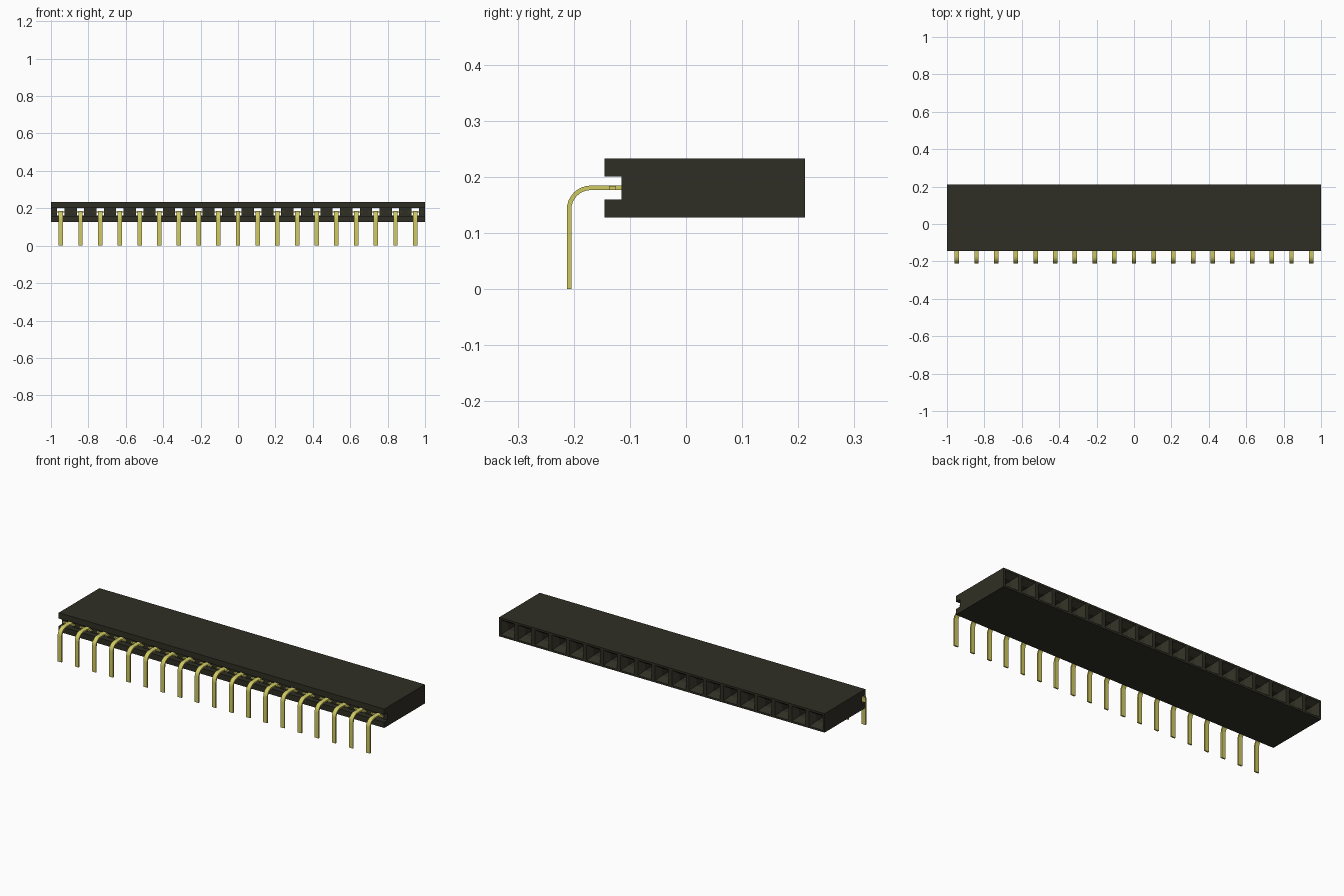
import bpy, bmesh, math

cube = bpy.data.objects.get("Cube")
if cube:
    bpy.data.objects.remove(cube)

COUNT = 19
PITCH = 2 / COUNT
MID_Z = 0.1805              # centre height of the housing
HALF_H = 0.0525
BACK, FRONT, NOTCH = 0.2125, -0.145, -0.115
SLOT = 0.0205               # half height of the front slot


def material(name, color, rough):
    mat = bpy.data.materials.new(name)
    mat.use_nodes = True
    mat.diffuse_color = (*color, 1)
    bsdf = mat.node_tree.nodes["Principled BSDF"]
    bsdf.inputs["Base Color"].default_value = (*color, 1)
    bsdf.inputs["Roughness"].default_value = rough
    return mat


black = material("black plastic", (0.029, 0.028, 0.018), 0.7)
gold = material("gold metal", (0.62, 0.58, 0.12), 0.5)


def finish(bm, name, mat):
    bmesh.ops.remove_doubles(bm, verts=bm.verts, dist=0.00005)
    bmesh.ops.recalc_face_normals(bm, faces=bm.faces)
    mesh = bpy.data.meshes.new(name)
    bm.to_mesh(mesh)
    bm.free()
    mesh.materials.append(mat)
    obj = bpy.data.objects.new(name, mesh)
    bpy.context.collection.objects.link(obj)
    return obj


def ring(bm, x, hx, hz, y):
    corners = ((-1, -1), (1, -1), (1, 1), (-1, 1))
    return [bm.verts.new((x + a * hx, y, MID_Z + b * hz)) for a, b in corners]


def bridge(bm, a, b):
    n = len(a)
    for i in range(n):
        j = (i + 1) % n
        bm.faces.new((a[i], a[j], b[j], b[i]))


pin_x = [(i - (COUNT - 1) / 2) * PITCH for i in range(COUNT)]

# Housing: a shell with a slotted front, and a tapered socket in every cell
bm = bmesh.new()
profile = [(BACK, -HALF_H), (FRONT, -HALF_H), (FRONT, -SLOT), (NOTCH, -SLOT),
           (NOTCH, SLOT), (FRONT, SLOT), (FRONT, HALF_H), (BACK, HALF_H)]
edges = [-1 + i * PITCH for i in range(COUNT + 1)]
sections = [[bm.verts.new((x, y, MID_Z + z)) for y, z in profile] for x in edges]
for a, b in zip(sections, sections[1:]):
    for i in range(len(profile) - 1):
        if i != 3:          # the slot floor is made by the sockets
            bm.faces.new((a[i], a[i + 1], b[i + 1], b[i]))
bm.faces.new(sections[0])
bm.faces.new(sections[-1])
for x in pin_x:
    steps = [(PITCH / 2, HALF_H, BACK), (0.042, 0.042, BACK),
             (0.02, 0.02, BACK - 0.032), (0.02, 0.02, NOTCH),
             (PITCH / 2, SLOT, NOTCH)]
    rings = [ring(bm, x, *s) for s in steps]
    for a, b in zip(rings, rings[1:]):
        bridge(bm, a, b)
finish(bm, "socket_housing", black)

# Pin path: up the leg, round the bend and into the housing
HALF_W, HALF_T, RADIUS = 0.012, 0.004, 0.039
LEG_Y = -0.2085
path = [(LEG_Y, 0, 0)]      # y, z, turn angle
for i in range(9):
    t = math.pi / 2 * i / 8
    path.append((LEG_Y + RADIUS * (1 - math.cos(t)),
                 MID_Z - RADIUS + RADIUS * math.sin(t), t))
path.append((-0.085, MID_Z, math.pi / 2))

bm = bmesh.new()
for x in pin_x:
    loops = []
    for y, z, t in path:
        dy, dz = -math.cos(t) * HALF_T, math.sin(t) * HALF_T
        loops.append([bm.verts.new((x + w * HALF_W, y + s * dy, z + s * dz))
                      for w, s in ((-1, -1), (1, -1), (1, 1), (-1, 1))])
    for a, b in zip(loops, loops[1:]):
        bridge(bm, a, b)
    bm.faces.new(loops[0])
    bm.faces.new(loops[-1])
pins = finish(bm, "bent_pins", gold)
bpy.context.view_layer.objects.active = pins
pins.select_set(True)
bpy.ops.object.shade_smooth_by_angle(angle=math.radians(30))

# Small cross tabs that hold each pin in the slot
bm = bmesh.new()
for x in pin_x:
    a = ring(bm, x, 0.038, 0.0036, -0.137)
    b = ring(bm, x, 0.038, 0.0036, -0.125)
    bridge(bm, a, b)
    bm.faces.new(a)
    bm.faces.new(b)
finish(bm, "pin_tabs", gold)
